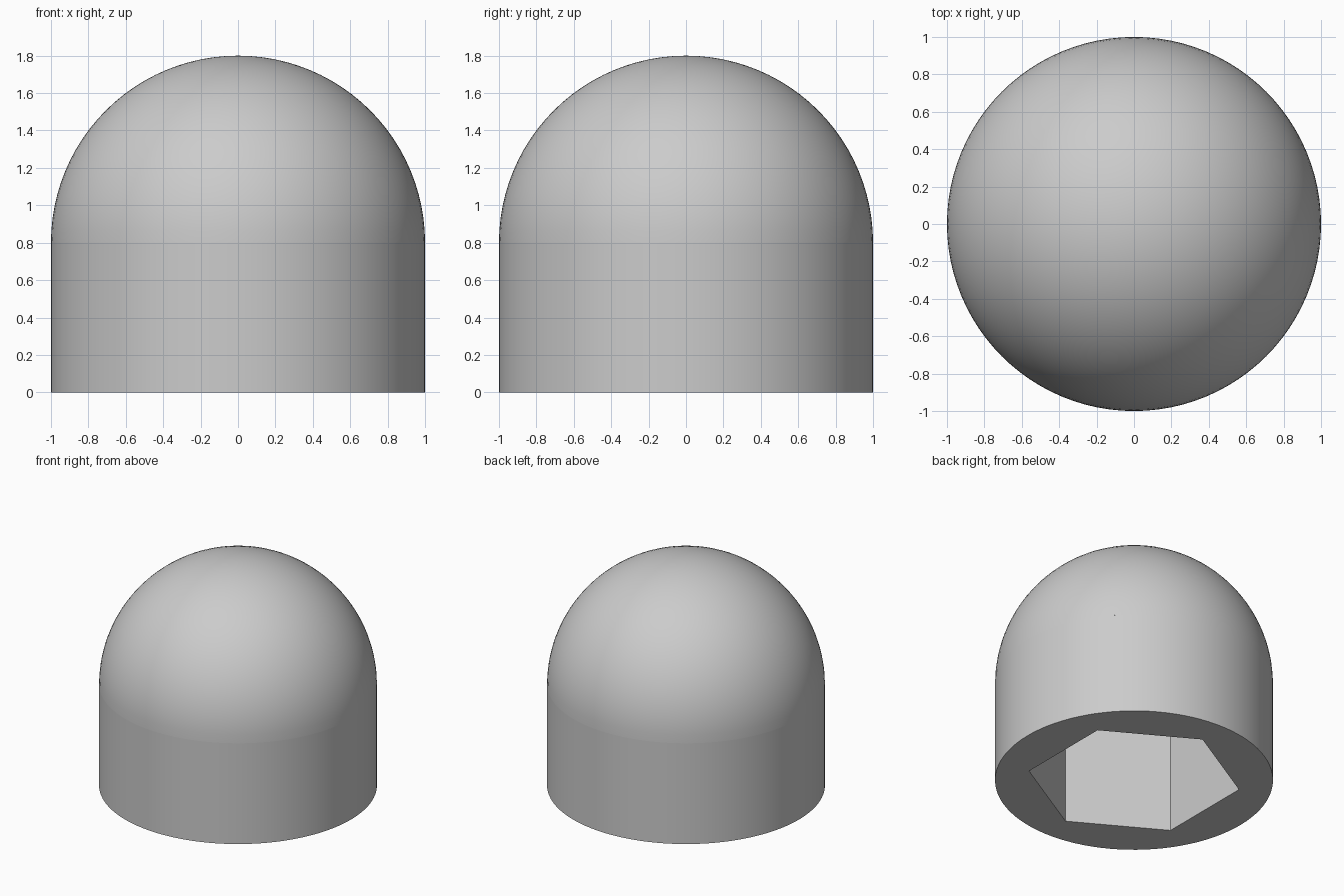
import bpy
import bmesh
from math import sin, cos, pi

if "Cube" in bpy.data.objects:
    bpy.data.objects.remove(bpy.data.objects["Cube"], do_unlink=True)

RADIUS = 1.0       # outside radius of the cap
SEAM = 0.8         # height where the dome starts
SOCKET = 0.767     # corner radius of the six-sided socket
SIDES = 96

grey = bpy.data.materials.new("plain_grey")
grey.use_nodes = True
colour = (0.6, 0.6, 0.6, 1)
grey.diffuse_color = colour
grey.node_tree.nodes["Principled BSDF"].inputs["Base Color"].default_value = colour


def finish(bm, name):
    """Turn a bmesh into a smooth-shaded object with sharp corners kept."""
    bmesh.ops.recalc_face_normals(bm, faces=bm.faces)
    mesh = bpy.data.meshes.new(name)
    bm.to_mesh(mesh)
    bm.free()
    mesh.materials.append(grey)
    obj = bpy.data.objects.new(name, mesh)
    bpy.context.collection.objects.link(obj)
    bpy.ops.object.select_all(action="DESELECT")
    obj.select_set(True)
    bpy.context.view_layer.objects.active = obj
    bpy.ops.object.shade_smooth_by_angle(angle=pi / 6)
    return obj


def loop(bm, radius, sides, turn=0.0):
    """Closed outline on the ground; returns its edges."""
    verts = [bm.verts.new((radius * cos(turn + 2 * pi * i / sides),
                           radius * sin(turn + 2 * pi * i / sides), 0))
             for i in range(sides)]
    return [bm.edges.new((v, verts[i - 1])) for i, v in enumerate(verts)]


# Round collar with a six-sided bore, corners on the y axis
bm = bmesh.new()
outline = loop(bm, RADIUS, SIDES) + loop(bm, SOCKET, 6, pi / 6)
bmesh.ops.triangle_fill(bm, edges=outline, use_beauty=True)
raised = bmesh.ops.extrude_face_region(bm, geom=bm.faces[:], use_keep_orig=True)
top = [g for g in raised["geom"] if isinstance(g, bmesh.types.BMVert)]
bmesh.ops.translate(bm, verts=top, vec=(0, 0, SEAM))
finish(bm, "socket_collar")

# Hollow half-sphere closing the top
bm = bmesh.new()
bmesh.ops.create_uvsphere(bm, u_segments=SIDES, v_segments=SIDES // 2, radius=RADIUS)
below = [v for v in bm.verts if v.co.z < -0.001]
bmesh.ops.delete(bm, geom=below, context="VERTS")
bmesh.ops.translate(bm, verts=bm.verts, vec=(0, 0, SEAM))
finish(bm, "dome")
